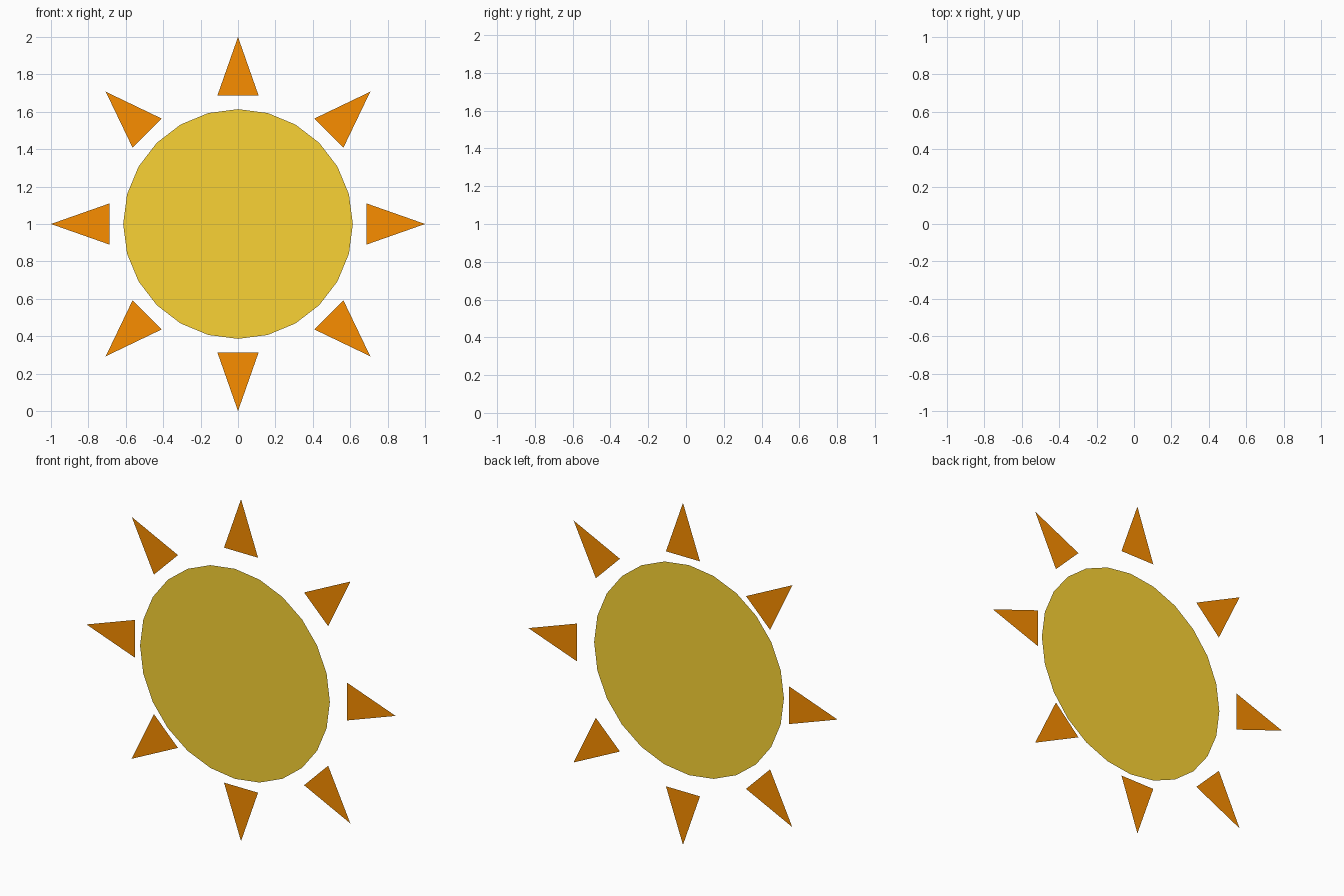
import bpy
from math import sin, cos, pi

if "Cube" in bpy.data.objects:
    bpy.data.objects.remove(bpy.data.objects["Cube"])

CENTRE_Z = 1.0
DISC_RADIUS, DISC_SIDES, DISC_Y = 0.614, 24, -0.028
RAY_COUNT, RAY_BASE, RAY_TIP, RAY_HALF_WIDTH, RAY_Y = 8, 0.687, 1.0, 0.11, 0.028


def material(name, color):
    mat = bpy.data.materials.new(name)
    mat.diffuse_color = (*color, 1.0)
    mat.use_nodes = True
    mat.node_tree.nodes["Principled BSDF"].inputs["Base Color"].default_value = mat.diffuse_color
    return mat


def flat_part(name, outline, mat, y, turn=0.0):
    """Single polygon in the XZ plane facing -y, turned about the sun's centre."""
    mesh = bpy.data.meshes.new(name)
    mesh.from_pydata([(x, 0, z) for x, z in outline], [], [range(len(outline))])
    mesh.materials.append(mat)
    obj = bpy.data.objects.new(name, mesh)
    obj.location = (0, y, CENTRE_Z)
    obj.rotation_euler.y = turn
    bpy.context.collection.objects.link(obj)
    return obj


yellow = material("yellow", (0.95, 0.65, 0.035))
orange = material("orange", (0.95, 0.27, 0.0))

# Central disc, slightly in front of the rays
angles = [2 * pi * i / DISC_SIDES for i in range(DISC_SIDES)]
disc_outline = [(DISC_RADIUS * cos(a), DISC_RADIUS * sin(a)) for a in angles]
flat_part("sun_disc", disc_outline, yellow, DISC_Y)

# Ring of triangular rays
triangle = [(-RAY_HALF_WIDTH, RAY_BASE), (RAY_HALF_WIDTH, RAY_BASE), (0, RAY_TIP)]
for i in range(RAY_COUNT):
    flat_part(f"ray_{i + 1}", triangle, orange, RAY_Y, 2 * pi * i / RAY_COUNT)
